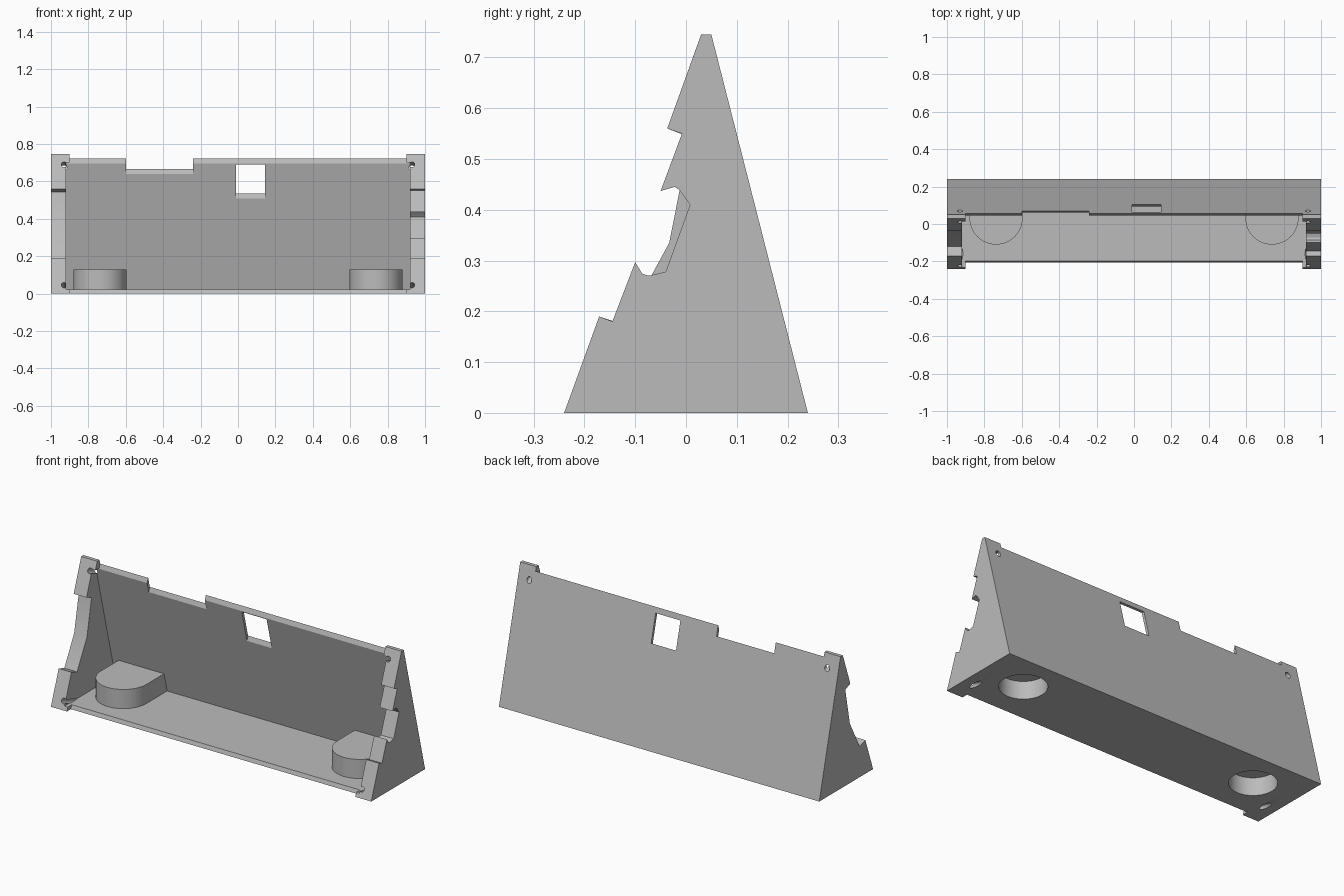
import bpy, bmesh, math
from mathutils import Vector

default = bpy.data.objects.get("Cube")
if default:
    bpy.data.objects.remove(default)

grey = bpy.data.materials.new("plain grey")
grey.use_nodes = True
COLOUR = (0.5, 0.5, 0.5, 1)
grey.diffuse_color = COLOUR
for node in grey.node_tree.nodes:
    if node.type == 'BSDF_PRINCIPLED':
        node.inputs["Base Color"].default_value = COLOUR

HALF, HEIGHT = 0.24, 0.745
FRONT = 0.362          # y gained per z on the front slope
BACK = 0.255           # y lost per z on the back slope
RECESS = 0.035         # shell edge sits behind the front slope
WALL, FLOOR = 0.016, 0.022
INNER = 0.92           # inner face of the end plates


def front(z):
    return -HALF + FRONT * z


def back(z):
    return HALF - BACK * z


def extrude(name, points, vector):
    """Closed prism from a planar outline."""
    bm = bmesh.new()
    face = bm.faces.new([bm.verts.new(p) for p in points])
    grown = bmesh.ops.extrude_face_region(bm, geom=[face])
    moved = [v for v in grown["geom"] if isinstance(v, bmesh.types.BMVert)]
    bmesh.ops.translate(bm, verts=moved, vec=Vector(vector))
    bmesh.ops.recalc_face_normals(bm, faces=bm.faces)
    mesh = bpy.data.meshes.new(name)
    bm.to_mesh(mesh)
    bm.free()
    mesh.materials.append(grey)
    obj = bpy.data.objects.new(name, mesh)
    bpy.context.collection.objects.link(obj)
    return obj


def prism_x(name, outline, x0, x1):
    return extrude(name, [(x0, y, z) for y, z in outline], (x1 - x0, 0, 0))


def rod(name, centre, radius, axis, length):
    axis = Vector(axis).normalized()
    turn = axis.to_track_quat('Z', 'Y')
    ring = [Vector(centre) + turn @ Vector((radius * math.cos(a), radius * math.sin(a), 0))
            for a in (math.tau * i / 48 for i in range(48))]
    return extrude(name, ring, axis * length)


def activate(obj):
    bpy.ops.object.select_all(action='DESELECT')
    obj.select_set(True)
    bpy.context.view_layer.objects.active = obj


def cut(obj, cutters):
    activate(obj)
    for cutter in cutters:
        mod = obj.modifiers.new("cut", 'BOOLEAN')
        mod.operation, mod.solver, mod.object = 'DIFFERENCE', 'EXACT', cutter
        bpy.ops.object.modifier_apply(modifier=mod.name)


# Floor and leaning back panel in one L-shaped section
peak = (2 * HALF - RECESS) / (FRONT + BACK)
inner_peak = (2 * HALF - RECESS - WALL) / (FRONT + BACK)
shell = prism_x("floor_and_back_panel", [
    (front(0) + RECESS, 0), (back(0), 0), (back(peak), peak),
    (back(inner_peak) - WALL, inner_peak), (back(FLOOR) - WALL, FLOOR),
    (front(FLOOR) + RECESS, FLOOR)], -INNER, INNER)

# End plates with their different front cut-outs
tip_low, tip_high = (-0.171, 0.19), (-0.037, 0.56)
hook_cuts = [tip_low, (-0.145, 0.18), (-0.1, 0.297), (-0.086, 0.274), (-0.073, 0.27),
             (-0.04, 0.278), (0.008, 0.41), (-0.013, 0.439), (-0.022, 0.445),
             (-0.05, 0.437), (-0.008, 0.55), tip_high]
wide_cut = [tip_low, (-0.121, 0.173), (-0.033, 0.335), (0.008, 0.543), tip_high]


def end_plate(name, cuts, x0, x1):
    return prism_x(name, [(back(0), 0), (-HALF, 0)] + cuts +
                   [(front(HEIGHT), HEIGHT), (back(HEIGHT), HEIGHT)], x0, x1)


left_end = end_plate("left_end_plate", hook_cuts, INNER, 1)
right_end = end_plate("right_end_plate", wide_cut, -1, -INNER)

# Window and top notch, sills parallel to the front slope
def sill(z, y):
    return (y, z + (y - back(z)) / FRONT)


window = prism_x("window_cutter", [sill(0.535, 0.06), sill(0.535, 0.135),
                                   (0.135, 0.69), (0.03, 0.69)], -0.01, 0.145)
notch = prism_x("notch_cutter", [sill(0.665, 0.03), sill(0.665, 0.1),
                                 (0.1, 0.9), (0.03, 0.9)], -0.6, -0.24)
cutters = [window, notch]
parts = [shell, left_end, right_end]
holes, pockets = [], []

for side, label in ((1, "left"), (-1, "right")):
    # Corner tabs beside the end plates
    x0, x1 = side * 0.9, side * INNER
    low = 0.7
    top_tab = prism_x(label + "_top_tab", [
        (front(low), low), (front(HEIGHT), HEIGHT),
        (back(HEIGHT), HEIGHT), (back(low), low)], x0, x1)
    foot_tab = prism_x(label + "_bottom_tab", [
        (front(0), 0), (front(0) + RECESS, 0),
        (front(FLOOR) + RECESS, FLOOR), (front(FLOOR), FLOOR)], x0, x1)
    parts += [top_tab, foot_tab]

    # Screw holes square to the front slope
    for z in (0.69, 0.045):
        start = (side * 0.93, front(z) - 0.05, z + 0.05 * FRONT)
        holes.append(rod("screw_cutter", start, 0.015, (0, 1, -FRONT), 0.35))

    # Round-fronted boss running back into the panel, hollow from below
    cx, cy, r, top = side * 0.7375, 0.032, 0.142, 0.13
    outline = [(cx + r * math.cos(a), cy + r * math.sin(a), FLOOR)
               for a in (math.pi + math.pi * i / 32 for i in range(33))]
    outline += [(cx + r, back(top) - WALL, FLOOR), (cx - r, back(top) - WALL, FLOOR)]
    boss = extrude(label + "_boss", outline, (0, 0, top - FLOOR))
    # Lean the rear of the boss against the sloping panel
    for v in boss.data.vertices:
        if v.co.y > cy + 0.05:
            v.co.y = back(v.co.z) - WALL
    parts.append(boss)
    pockets.append(rod("pocket_cutter", (cx, cy, -0.05), 0.121, (0, 0, 1), 0.15))
    cut(boss, pockets[-1:])

cut(shell, cutters + pockets + holes)
cut(left_end, holes[:2])
cut(right_end, holes[2:])
cut(bpy.data.objects["left_top_tab"], holes[:1])
cut(bpy.data.objects["right_top_tab"], holes[2:3])
cut(bpy.data.objects["left_bottom_tab"], holes[1:2])
cut(bpy.data.objects["right_bottom_tab"], holes[3:])

for cutter in cutters + pockets + holes:
    bpy.data.objects.remove(cutter)

# Smooth round walls, crisp edges
for part in parts:
    activate(part)
    bpy.ops.object.shade_smooth_by_angle(angle=math.radians(25))
